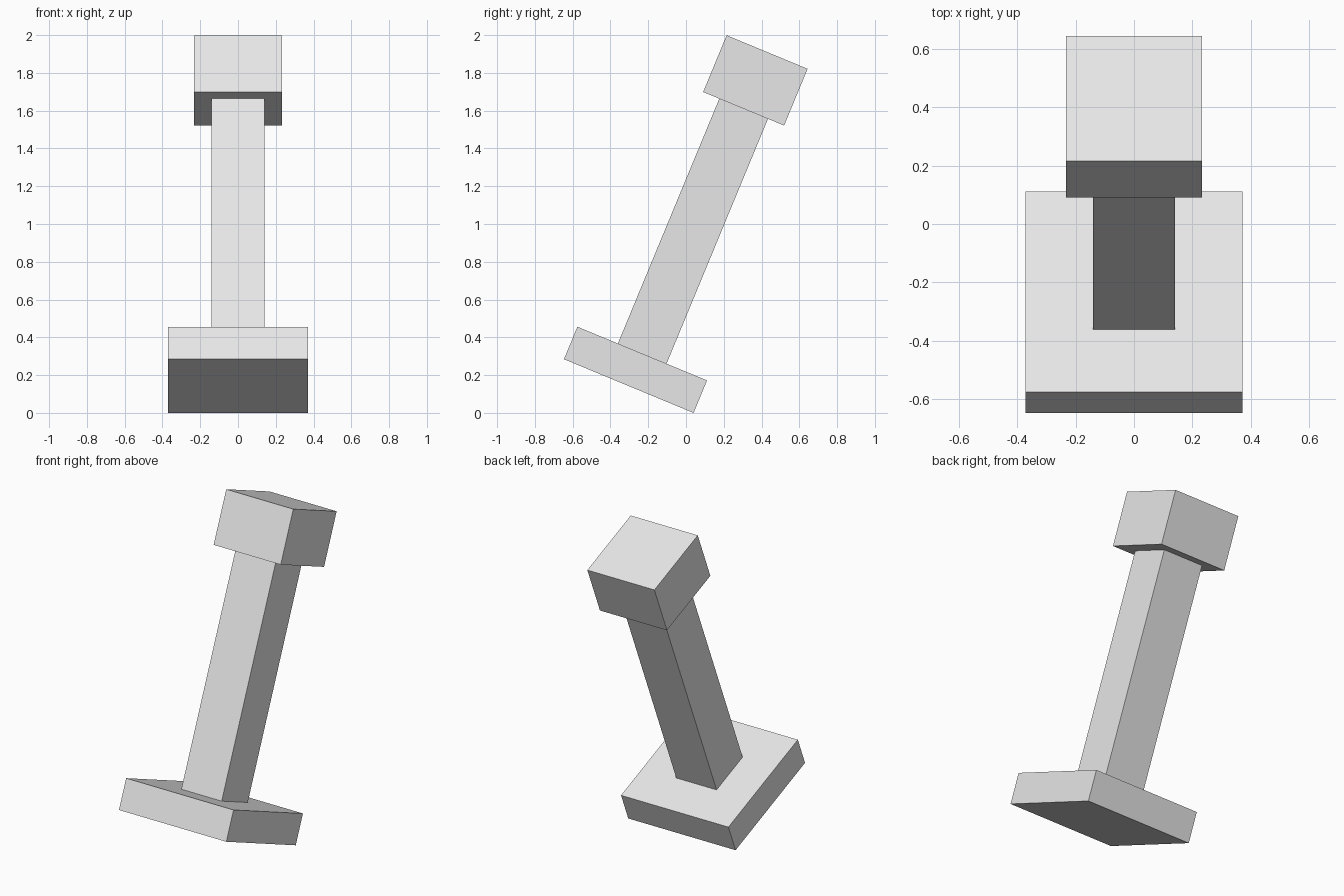
import bpy
import math
from mathutils import Matrix, Vector

cube = bpy.data.objects.get("Cube")
if cube:
    bpy.data.objects.remove(cube, do_unlink=True)

# Single plain grey
grey = bpy.data.materials.new("light_grey")
grey.use_nodes = True
color = (0.8, 0.8, 0.8, 1)
grey.diffuse_color = color
grey.node_tree.nodes["Principled BSDF"].inputs["Base Color"].default_value = color

# The whole column leans back about the centre of its underside
TILT = Matrix.Rotation(math.radians(-22.5), 4, "X")
FOOT = Matrix.Translation(Vector((0, -0.303, 0.142)))


def block(name, width, bottom, top):
    """Square block between two distances along the leaning axis."""
    bpy.ops.mesh.primitive_cube_add(size=1)
    obj = bpy.context.object
    obj.name = name
    size = Matrix.Diagonal((width, width, top - bottom, 1))
    lift = Matrix.Translation((0, 0, (bottom + top) / 2))
    obj.data.transform(FOOT @ TILT @ lift @ size)
    obj.data.materials.append(grey)
    return obj


# Base slab, shaft and head stacked along the axis
block("base", 0.743, 0, 0.186)
block("shaft", 0.279, 0.186, 1.589)
block("head", 0.464, 1.589, 1.914)
